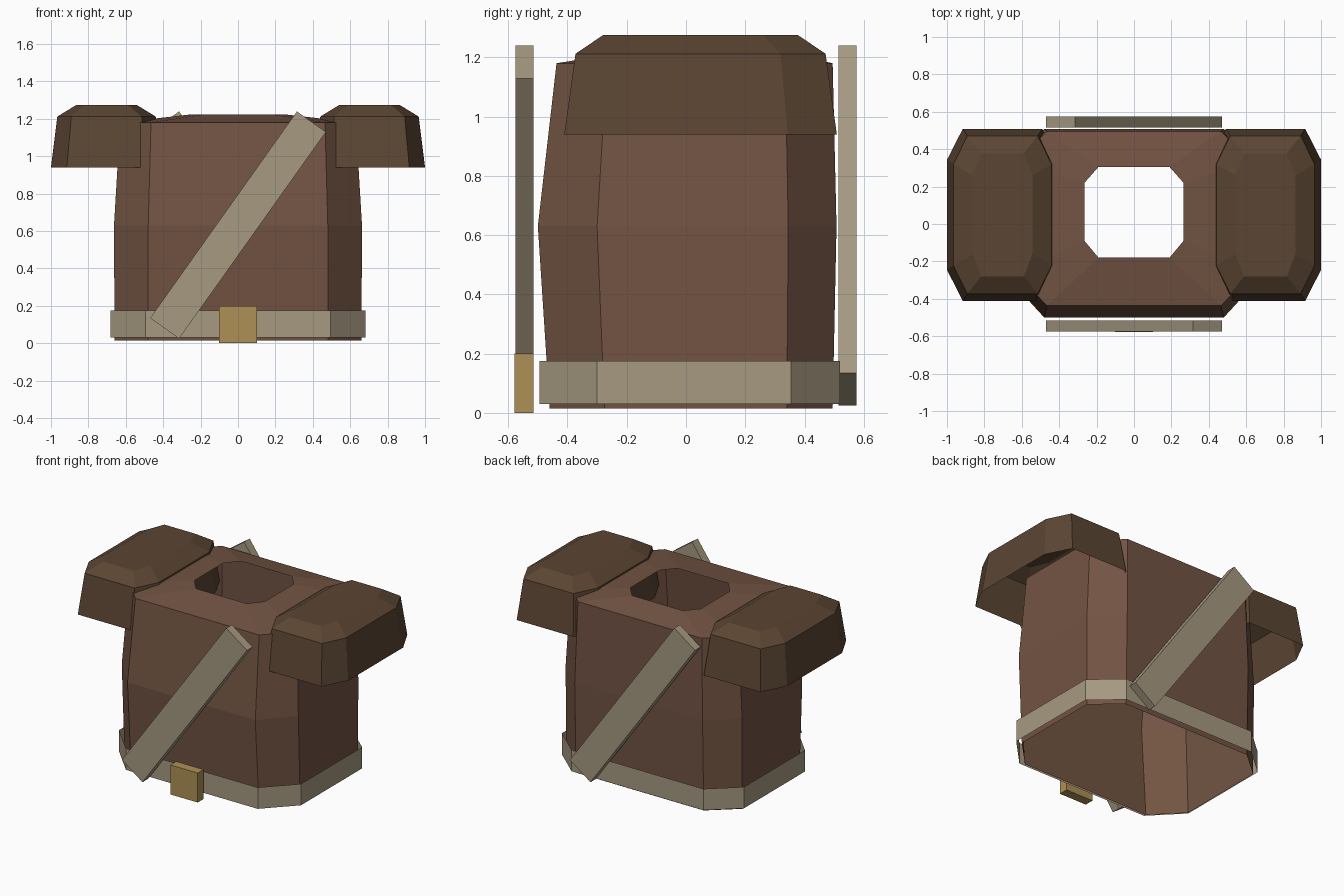
import bpy, math

if "Cube" in bpy.data.objects:
    bpy.data.objects.remove(bpy.data.objects["Cube"])


def material(name, rgb):
    m = bpy.data.materials.new(name)
    m.diffuse_color = (*rgb, 1)
    m.use_nodes = True
    m.node_tree.nodes["Principled BSDF"].inputs["Base Color"].default_value = m.diffuse_color
    return m


LEATHER = material("leather", (0.17, 0.088, 0.056))
DARK = material("dark_leather", (0.105, 0.06, 0.033))
CLOTH = material("cloth", (0.38, 0.32, 0.22))
BRASS = material("brass", (0.42, 0.28, 0.09))


def octagon(x0, x1, y0, y1, cx, cy0, cy1, z):
    """Chamfered rectangle: cx is cut off in x, cy0/cy1 in y at front/back."""
    return [(x0 + cx, y0, z), (x1 - cx, y0, z), (x1, y0 + cy0, z), (x1, y1 - cy1, z),
            (x1 - cx, y1, z), (x0 + cx, y1, z), (x0, y1 - cy1, z), (x0, y0 + cy0, z)]


def loft(name, rings, mat, cap=False):
    """Open shell through octagonal rings from bottom to top."""
    verts = [v for r in rings for v in r]
    faces = [(8 * k + i, 8 * k + (i + 1) % 8, 8 * k + 8 + (i + 1) % 8, 8 * k + 8 + i)
             for k in range(len(rings) - 1) for i in range(8)]
    if cap:
        n = 8 * (len(rings) - 1)
        faces.append(tuple(range(n, n + 8)))
    me = bpy.data.meshes.new(name)
    me.from_pydata(verts, [], faces)
    me.materials.append(mat)
    ob = bpy.data.objects.new(name, me)
    bpy.context.collection.objects.link(ob)
    return ob


def box(name, loc, size, mat, tilt=0):
    bpy.ops.mesh.primitive_cube_add(size=1, location=loc, rotation=(0, tilt, 0))
    ob = bpy.context.object
    ob.name = name
    ob.scale = size
    ob.data.materials.append(mat)
    return ob


# Torso shell: open at the waist, sloping in to the neck hole
loft("torso", [
    octagon(-0.66, 0.66, -0.46, 0.495, 0.18, 0.185, 0.155, 0.015),
    octagon(-0.663, 0.663, -0.50, 0.508, 0.183, 0.20, 0.163, 0.63),
    octagon(-0.63, 0.63, -0.437, 0.495, 0.165, 0.17, 0.16, 1.18),
    octagon(-0.265, 0.265, -0.18, 0.305, 0.075, 0.09, 0.085, 1.222),
], LEATHER)

# Belt band
loft("belt", [octagon(-0.683, 0.683, -0.495, 0.52, 0.188, 0.195, 0.165, z)
              for z in (0.03, 0.175)], CLOTH)

# Shoulder pads: hollow underneath, bevelled on top
for side, sx in (("right", 1), ("left", -1)):
    rings = []
    for hx, hy, z in ((0.297, 0.46, 0.94), (0.263, 0.422, 1.212), (0.16, 0.329, 1.275)):
        c = sx * 0.703
        rings.append(octagon(c - hx, c + hx, 0.049 - hy, 0.049 + hy,
                             hx * 0.285, hy * 0.36, hy * 0.36, z))
    loft(side + "_shoulder_pad", rings, DARK, cap=True)

# Diagonal straps, front and back
ANGLE = math.atan2(0.785, 1.105)
box("front_strap", (0, -0.545, 0.632), (0.19, 0.06, 1.355), CLOTH, ANGLE)
box("back_strap", (0, 0.545, 0.632), (0.19, 0.06, 1.355), CLOTH, -ANGLE)

# Buckle
box("buckle", (0, -0.547, 0.1), (0.205, 0.063, 0.2), BRASS)
